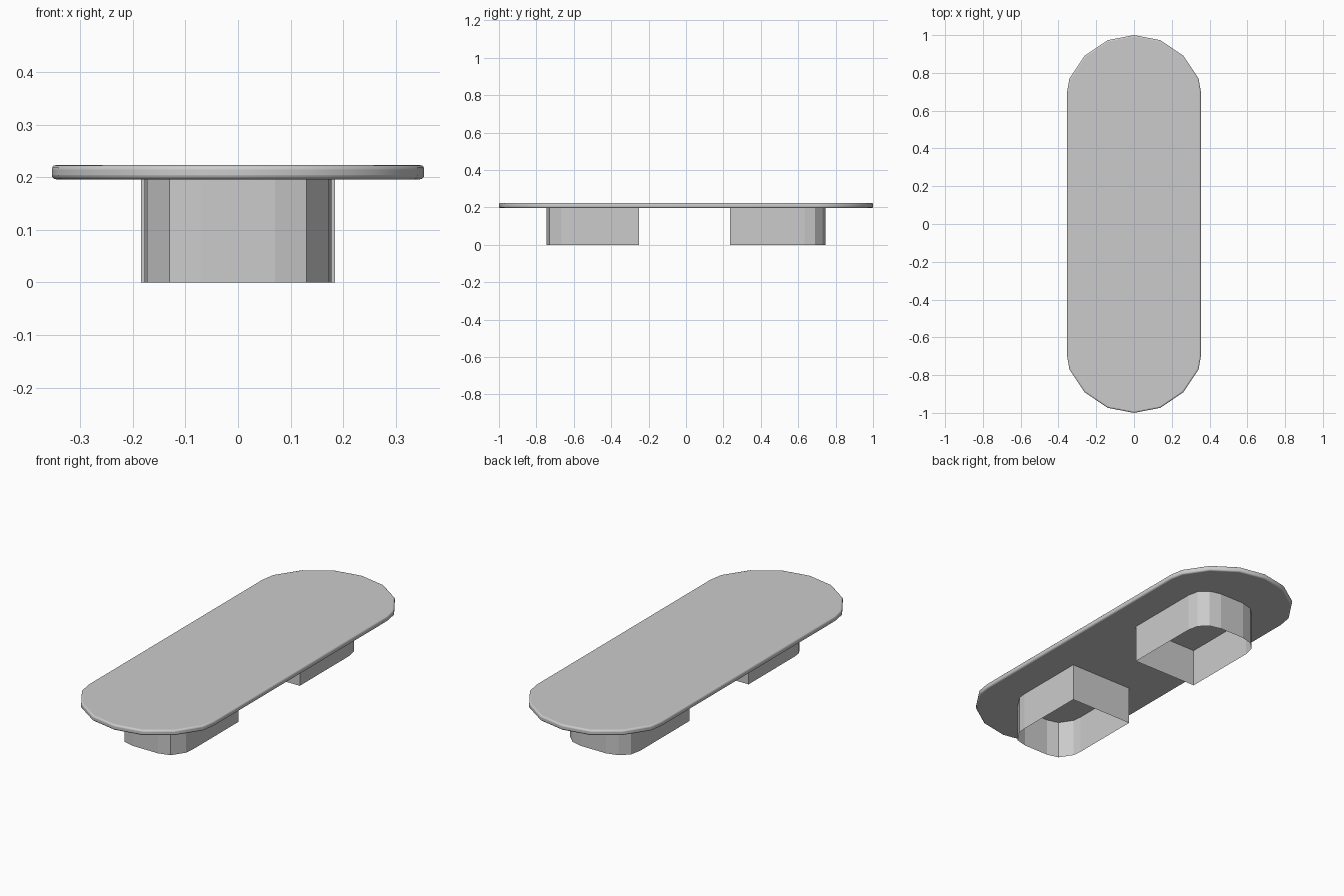
import bpy, bmesh, math

if "Cube" in bpy.data.objects:
    bpy.data.objects.remove(bpy.data.objects["Cube"])

PLATE_BOTTOM, PLATE_TOP = 0.196, 0.223


def make_prism(name, outline, z0, z1, caps):
    """Extrude a closed outline upward, optionally capped."""
    bm = bmesh.new()
    low = [bm.verts.new((x, y, z0)) for x, y in outline]
    high = [bm.verts.new((x, y, z1)) for x, y in outline]
    n = len(outline)
    for i in range(n):
        j = (i + 1) % n
        bm.faces.new((low[i], low[j], high[j], high[i]))
    if caps:
        bm.faces.new(high)
        bm.faces.new(low[::-1])
    mesh = bpy.data.meshes.new(name)
    bm.to_mesh(mesh)
    bm.free()
    obj = bpy.data.objects.new(name, mesh)
    bpy.context.collection.objects.link(obj)
    return obj


# Table top: long slab with faceted round ends and softened rims
quarter = [(0.354, 0.70), (0.342, 0.77), (0.262, 0.89), (0.14, 0.973)]
back = quarter + [(0, 1.0)] + [(-x, y) for x, y in reversed(quarter)]
outline = back + [(-x, -y) for x, y in back]
top = make_prism("table_top", outline, PLATE_BOTTOM, PLATE_TOP, True)
bevel = top.modifiers.new("soft_rim", 'BEVEL')
bevel.width = 0.008
bevel.segments = 3
bevel.limit_method = 'ANGLE'
bevel.angle_limit = math.radians(60)
bpy.context.view_layer.objects.active = top
top.select_set(True)
bpy.ops.object.shade_smooth_by_angle(angle=math.radians(30))
top.select_set(False)


# Legs: hollow thin D-shaped bands, round side facing outward
def make_leg(name, side, inner, half):
    right = [(half[0], inner), (half[0], half[1]), (half[2], half[3]),
             (0.13, 0.73), (0.07, 0.746)]
    pts = right + [(-x, y) for x, y in reversed(right)]
    if side < 0:
        pts = [(-x, -y) for x, y in pts]
    return make_prism(name, pts, 0, PLATE_BOTTOM + 0.002, False)


make_leg("front_leg", -1, 0.25, (0.178, 0.62, 0.173, 0.665))
make_leg("back_leg", 1, 0.235, (0.184, 0.634, 0.172, 0.69))
